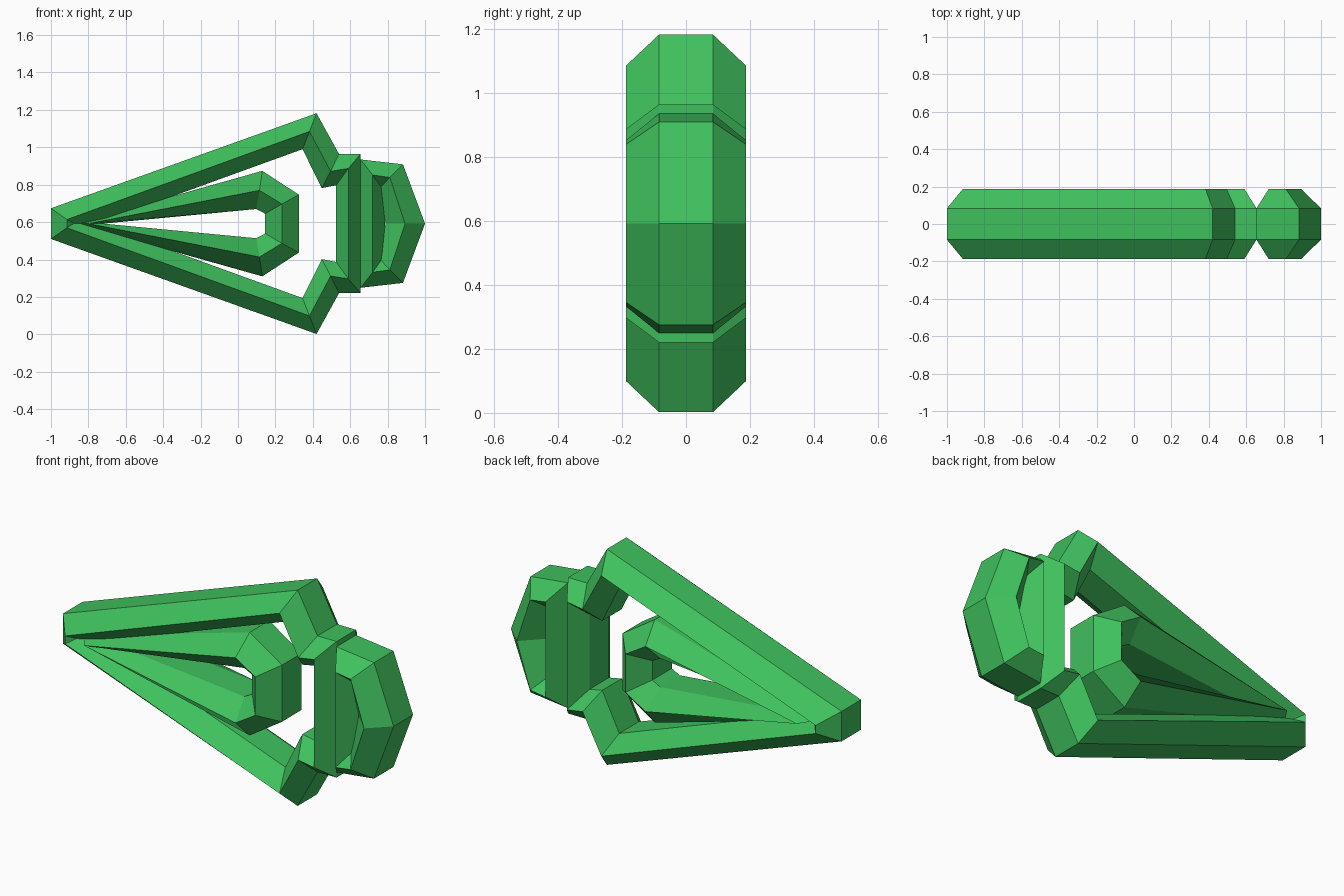
import bpy, bmesh

if "Cube" in bpy.data.objects:
    bpy.data.objects.remove(bpy.data.objects["Cube"])

MID_Z = 0.592        # height of the mirror line
FLAT, RIDGE = 0.084, 0.187   # half depths of the hexagonal bar section

green = bpy.data.materials.new("green")
green.diffuse_color = (0.05, 0.53, 0.11, 1)
green.use_nodes = True
green.node_tree.nodes["Principled BSDF"].inputs["Base Color"].default_value = green.diffuse_color


def full_loop(half):
    """Mirror an upper half outline (x, height above mid line) to a closed loop."""
    lower = [(x, -h) for x, h in reversed(half) if h != 0]
    return half + lower


def bevelled_ring(name, outer, ridge, inner):
    """Closed ring of six-sided bar running along three matching outlines."""
    outer, ridge, inner = map(full_loop, (outer, ridge, inner))
    section = [(outer, -FLAT), (ridge, -RIDGE), (inner, -FLAT),
               (inner, FLAT), (ridge, RIDGE), (outer, FLAT)]
    bm = bmesh.new()
    loops = [[bm.verts.new((x, y, MID_Z + h)) for x, h in pts] for pts, y in section]
    n = len(outer)
    for a in range(6):
        p, q = loops[a], loops[(a + 1) % 6]
        for i in range(n):
            j = (i + 1) % n
            bm.faces.new((p[i], p[j], q[j], q[i]))
    bmesh.ops.recalc_face_normals(bm, faces=bm.faces)
    mesh = bpy.data.meshes.new(name)
    bm.to_mesh(mesh)
    bm.free()
    mesh.materials.append(green)
    obj = bpy.data.objects.new(name, mesh)
    bpy.context.collection.objects.link(obj)
    return obj


# Large arrow-shaped frame with a notched neck
bevelled_ring("outer_frame",
    [(-1.0, 0.082), (0.42, 0.59), (0.54, 0.372), (0.655, 0.372)],
    [(-0.915, 0.022), (0.382, 0.493), (0.495, 0.28), (0.59, 0.295)],
    [(-0.83, -0.028), (0.345, 0.398), (0.448, 0.19), (0.525, 0.205)])

# Small teardrop inside the frame, tapering to a point at the left
bevelled_ring("inner_teardrop",
    [(-0.87, 0), (0.13, 0.282), (0.325, 0.155)],
    [(-0.80, 0), (0.115, 0.178), (0.235, 0.105)],
    [(-0.72, 0), (0.097, 0.078), (0.145, 0.053)])

# Pointed end cap at the right
bevelled_ring("end_cap",
    [(0.655, 0.343), (0.882, 0.317), (1.0, 0)],
    [(0.72, 0.26), (0.812, 0.247), (0.893, 0)],
    [(0.785, 0.17), (0.745, 0.175), (0.79, 0)])
